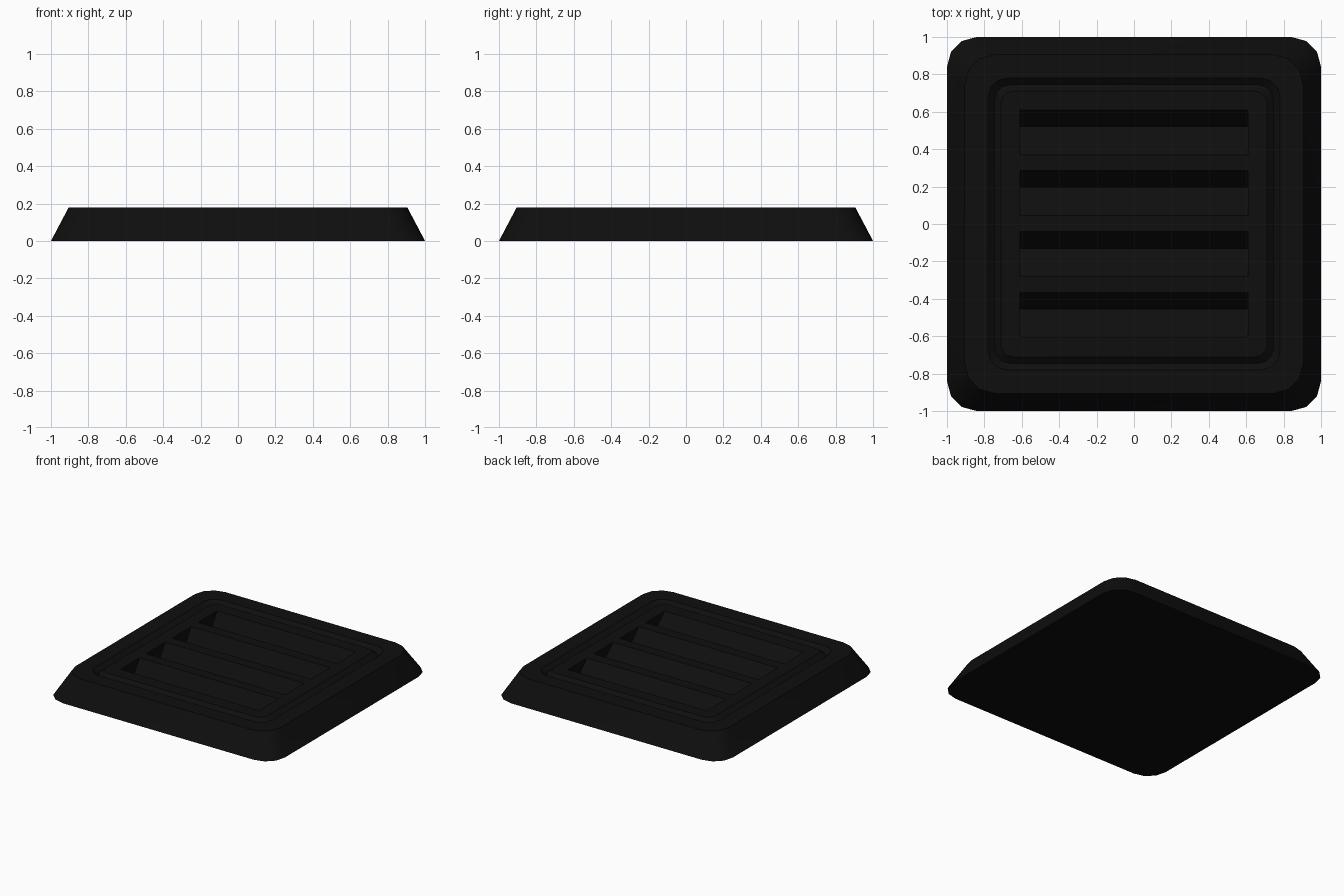
import bpy, bmesh, math

if "Cube" in bpy.data.objects:
    bpy.data.objects.remove(bpy.data.objects["Cube"])

H = 0.18                      # plate height
SLOT_TOPS = [0.61 - 0.325 * i for i in range(4)]

mat = bpy.data.materials.new("near black")
mat.diffuse_color = (0.0045, 0.0045, 0.0045, 1)
mat.use_nodes = True
mat.node_tree.nodes["Principled BSDF"].inputs["Base Color"].default_value = mat.diffuse_color


def rounded_square(half, r, z, seg=3):
    pts = []
    for k, (sx, sy) in enumerate([(1, 1), (-1, 1), (-1, -1), (1, -1)]):
        for i in range(seg + 1):
            a = math.radians(90 * k + 90 * i / seg)
            pts.append((sx * (half - r) + r * math.cos(a),
                        sy * (half - r) + r * math.sin(a), z))
    return pts


def make_object(name, bm):
    bmesh.ops.recalc_face_normals(bm, faces=bm.faces)
    me = bpy.data.meshes.new(name)
    bm.to_mesh(me)
    bm.free()
    me.materials.append(mat)
    ob = bpy.data.objects.new(name, me)
    bpy.context.collection.objects.link(ob)
    return ob


# tapered plate with a shallow V groove running round the top
bm = bmesh.new()
levels = [(1.0, 0.16, 0), (0.905, 0.16, H), (0.78, 0.10, H),
          (0.745, 0.08, H - 0.03), (0.71, 0.06, H)]
rings = [[bm.verts.new(p) for p in rounded_square(*lv)] for lv in levels]
for a, b in zip(rings, rings[1:]):
    n = len(a)
    for i in range(n):
        bm.faces.new((a[i], a[(i + 1) % n], b[(i + 1) % n], b[i]))
bm.faces.new(rings[0][::-1])
bm.faces.new(rings[-1])
plate = make_object("vent_plate", bm)

# four wedge shaped louver slots
bm = bmesh.new()
for y in SLOT_TOPS:
    profile = [(y, H + 0.05), (y, H), (y - 0.09, H - 0.14),
               (y - 0.24, H), (y - 0.24, H + 0.05)]
    ends = [[bm.verts.new((x, py, pz)) for py, pz in profile] for x in (-0.61, 0.61)]
    bm.faces.new(ends[0])
    bm.faces.new(ends[1][::-1])
    for i in range(5):
        j = (i + 1) % 5
        bm.faces.new((ends[0][i], ends[1][i], ends[1][j], ends[0][j]))
cutter = make_object("slot_cutter", bm)
cutter.hide_render = True

mod = plate.modifiers.new("slots", 'BOOLEAN')
mod.operation = 'DIFFERENCE'
mod.solver = 'EXACT'
mod.object = cutter
bpy.context.view_layer.objects.active = plate
plate.select_set(True)
bpy.ops.object.modifier_apply(modifier=mod.name)
bpy.data.objects.remove(cutter)

# smooth corners, crisp edges
bpy.ops.object.shade_smooth_by_angle(angle=math.radians(32))
